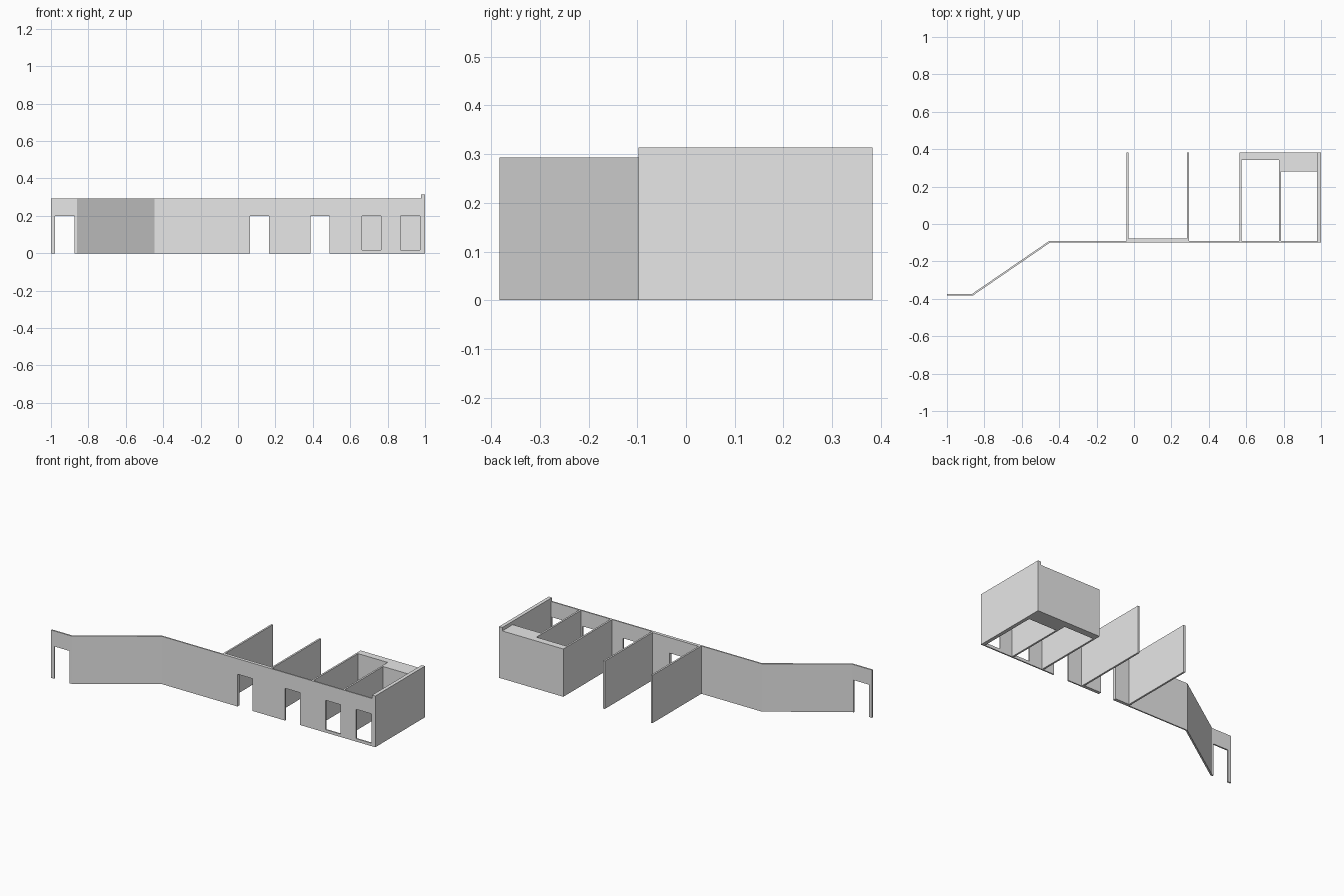
import bpy
import bmesh

cube = bpy.data.objects.get("Cube")
if cube:
    bpy.data.objects.remove(cube, do_unlink=True)

grey = bpy.data.materials.new("wall_grey")
grey.use_nodes = True
grey.diffuse_color = (0.8, 0.8, 0.8, 1)
grey.node_tree.nodes["Principled BSDF"].inputs["Base Color"].default_value = (0.8, 0.8, 0.8, 1)

WALL_H = 0.293
FRONT, INNER, BACK = -0.098, -0.09, 0.383


def prism(name, plan, z0, z1):
    """Extrude a plan outline from z0 up to z1."""
    bm = bmesh.new()
    base = bm.faces.new([bm.verts.new((x, y, z0)) for x, y in plan])
    top = bmesh.ops.extrude_face_region(bm, geom=[base])["geom"]
    for v in top:
        if isinstance(v, bmesh.types.BMVert):
            v.co.z = z1
    bmesh.ops.recalc_face_normals(bm, faces=bm.faces)
    mesh = bpy.data.meshes.new(name)
    bm.to_mesh(mesh)
    bm.free()
    mesh.materials.append(grey)
    obj = bpy.data.objects.new(name, mesh)
    bpy.context.collection.objects.link(obj)
    return obj


def box(name, x0, x1, y0, y1, z0=0, z1=WALL_H):
    return prism(name, [(x0, y0), (x1, y0), (x1, y1), (x0, y1)], z0, z1)


# Long facade: left end, diagonal run, straight run with a thicker bay
facade = prism("facade_wall", [
    (-1, -0.383), (-0.862, -0.383), (-0.447, FRONT), (0.978, FRONT),
    (0.978, INNER), (0.283, INNER), (0.283, -0.078), (-0.03, -0.078),
    (-0.03, INNER), (-0.452, INNER), (-0.866, -0.374), (-1, -0.374)], 0, WALL_H)

# Doorways reach the ground, window openings keep a low sill
cutters = []
for x0, x1, sill in ((-0.978, -0.875, -0.1), (0.065, 0.167, -0.1), (0.388, 0.49, -0.1),
                     (0.662, 0.765, 0.018), (0.87, 0.974, 0.018)):
    cutter = box("opening_cutter", x0, x1, -0.5, 0, sill, 0.198)
    cutter.hide_render = True
    cutters.append(cutter)
    mod = facade.modifiers.new("opening", 'BOOLEAN')
    mod.operation = 'DIFFERENCE'
    mod.solver = 'EXACT'
    mod.object = cutter

# Bake the openings and remove the cutters
bpy.context.view_layer.update()
graph = bpy.context.evaluated_depsgraph_get()
baked = bpy.data.meshes.new_from_object(facade.evaluated_get(graph))
facade.modifiers.clear()
facade.data = baked
for cutter in cutters:
    bpy.data.objects.remove(cutter, do_unlink=True)

# Partition walls running back from the facade
for i, x in enumerate((-0.041, 0.283, 0.564, 0.776)):
    box(f"partition_{i + 1}", x, x + 0.011, INNER, BACK)

# Thick rear walls of the two closed rooms
box("rear_wall_inner", 0.575, 0.787, 0.341, BACK)
box("rear_wall_outer", 0.787, 0.978, 0.282, BACK)

# Taller end wall
box("end_wall", 0.978, 1, FRONT, BACK, 0, 0.314)
